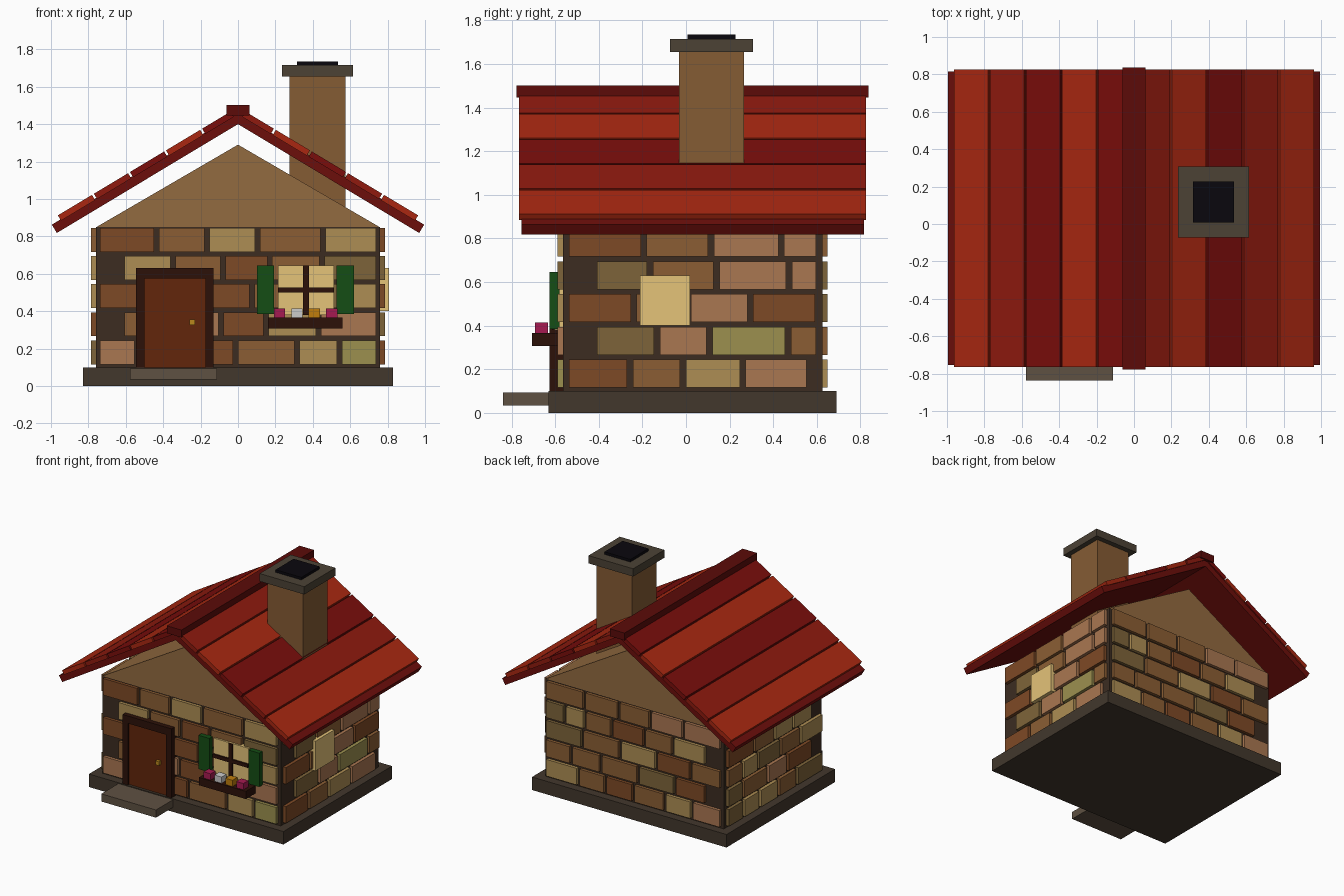
import bpy, bmesh, math, random

random.seed(4)
CY = 0.03                      # y centre of the house body
mats = {}


def mat(rgb):
    """Material from an 0-255 display colour."""
    if rgb not in mats:
        m = bpy.data.materials.new("paint_%d_%d_%d" % rgb)
        m.diffuse_color = [(c / 255) ** 2.2 for c in rgb] + [1]
        mats[rgb] = m
    return mats[rgb]


def prism(name, profile, y0, y1, rgb):
    """Extrude an xz profile from y0 to y1."""
    bm = bmesh.new()
    face = bm.faces.new([bm.verts.new((x, y0, z)) for x, z in profile])
    ext = bmesh.ops.extrude_face_region(bm, geom=[face])
    for v in ext["geom"]:
        if isinstance(v, bmesh.types.BMVert):
            v.co.y = y1
    bmesh.ops.recalc_face_normals(bm, faces=bm.faces)
    me = bpy.data.meshes.new(name)
    bm.to_mesh(me)
    bm.free()
    me.materials.append(mat(rgb))
    ob = bpy.data.objects.new(name, me)
    bpy.context.collection.objects.link(ob)
    return ob


def box(name, x0, x1, y0, y1, z0, z1, rgb):
    return prism(name, [(x0, z0), (x1, z0), (x1, z1), (x0, z1)], y0, y1, rgb)


# Colours
MORTAR, BASE, TAN, BRICK = (62, 48, 38), (68, 58, 48), (145, 106, 66), (132, 92, 55)
DARKWOOD, DOOR, GREEN, GLASS = (48, 24, 17), (98, 42, 19), (27, 78, 27), (228, 194, 120)
GOLD, PINK, WHITE, ORANGE = (185, 135, 35), (165, 32, 82), (200, 200, 200), (190, 125, 20)
STONES = [(125, 75, 42), (138, 94, 55), (168, 118, 82), (172, 140, 84), (155, 143, 80), (125, 100, 60)]
REDS = [(168, 44, 24), (142, 32, 22), (122, 21, 19)]

# Foundation, wall core, gable block and door step
box("foundation", -0.828, 0.828, CY - 0.66, CY + 0.66, 0, 0.10, BASE)
box("wall_core", -0.76, 0.76, CY - 0.595, CY + 0.595, 0.10, 0.85, MORTAR)
prism("gable", [(-0.76, 0.848), (0.76, 0.848), (0, 1.29)], CY - 0.595, CY + 0.595, TAN)
box("door_step", -0.577, -0.112, -0.838, -0.56, 0.035, 0.094, (95, 82, 68))

# Stone courses: joint positions per row (bottom to top) and colour indices
front = [
    ([-0.75, -0.54, -0.28, -0.013, 0.315, 0.543, 0.75], "210134"),
    ([-0.62, -0.35, -0.09, 0.15, 0.43, 0.75], "12032"),
    ([-0.75, -0.45, -0.2, 0.075, 0.34, 0.55, 0.75], "010153"),
    ([-0.62, -0.348, -0.08, 0.17, 0.45, 0.75], "31015"),
    ([-0.75, -0.436, -0.166, 0.104, 0.455, 0.75], "01313"),
]
right = [
    ([-0.55, -0.257, -0.014, 0.26, 0.565], "0132"),
    ([-0.42, -0.133, 0.108, 0.468, 0.61], "5241"),
    ([-0.55, -0.24, 0.01, 0.294, 0.605], "0120"),
    ([-0.42, -0.165, 0.14, 0.472, 0.61], "5122"),
    ([-0.55, -0.193, 0.115, 0.436, 0.61], "0122"),
]


def random_rows(lo, hi):
    rows = []
    for r in range(5):
        joints = [lo + 0.13 * (r % 2)]
        while hi - joints[-1] > 0.42:
            joints.append(joints[-1] + random.uniform(0.22, 0.34))
        if hi - joints[-1] > 0.34:
            joints.append((joints[-1] + hi) / 2)
        joints.append(hi)
        rows.append((joints, "".join(random.choice("011235") for _ in joints)))
    return rows


def lay(name, rows, along_x, d0, d1):
    for r, (joints, cols) in enumerate(rows):
        z = 0.18 + 0.15 * r
        for a, b, c in zip(joints, joints[1:], cols):
            a, b = a + 0.013, b - 0.013
            ext = (a, b, d0, d1) if along_x else (d0, d1, a, b)
            box(name, *ext, z - 0.064, z + 0.064, STONES[int(c)])


lay("front_stone", front, True, CY - 0.618, CY - 0.57)
lay("back_stone", random_rows(-0.75, 0.75), True, CY + 0.57, CY + 0.618)
lay("right_stone", right, False, 0.735, 0.785)
lay("left_stone", random_rows(-0.55, 0.61), False, -0.785, -0.735)

# Roof: a slab with five planks on each slope, plus the ridge cap
C, S = math.cos(math.radians(31)), math.sin(math.radians(31))


def slope(name, side, s0, s1, n0, n1, half, rgb):
    pts = [(side * (s * C + n * S), 1.40 - s * S + n * C)
           for s, n in ((s0, n0), (s1, n0), (s1, n1), (s0, n1))]
    prism(name, pts, CY - half, CY + half, rgb)


for side, cols in ((1, (1, 0, 2, 1, 0)), (-1, (2, 0, 2, 1, 0))):
    slope("roof_slab", side, -0.03, 1.13, 0, 0.052, 0.785, (108, 22, 19))
    for i, c in enumerate(cols):
        s = -0.042 + 0.225 * i
        slope("roof_plank", side, max(s + 0.006, 0), s + 0.219, 0.045, 0.078, 0.795, REDS[c])
box("ridge_cap", -0.062, 0.062, CY - 0.807, CY + 0.807, 1.445, 1.502, (92, 19, 17))

# Chimney with cap and flue
for name, h, z0, z1, rgb in (("chimney", 0.15, 0.90, 1.66, BRICK),
                             ("chimney_cap", 0.19, 1.655, 1.715, (77, 68, 56)),
                             ("chimney_flue", 0.11, 1.70, 1.735, (18, 16, 21))):
    box(name, 0.425 - h, 0.425 + h, 0.117 - h, 0.117 + h, z0, z1, rgb)

# Door with surround and knob
prism("door_frame", [(-0.545, 0.10), (-0.545, 0.632), (-0.13, 0.632), (-0.13, 0.10),
                     (-0.175, 0.10), (-0.175, 0.575), (-0.50, 0.575), (-0.50, 0.10)],
      -0.625, -0.56, DARKWOOD)
box("door", -0.50, -0.175, -0.61, -0.56, 0.10, 0.575, DOOR)
box("door_knob", -0.26, -0.23, -0.635, -0.605, 0.325, 0.355, GOLD)

# Front window with bars, shutters and flower box
box("front_window", 0.214, 0.513, -0.602, -0.56, 0.38, 0.645, GLASS)
box("window_bar_upright", 0.348, 0.38, -0.615, -0.57, 0.38, 0.645, DARKWOOD)
box("window_bar_cross", 0.214, 0.513, -0.615, -0.57, 0.50, 0.527, DARKWOOD)
for x in (0.101, 0.527):
    box("shutter", x, x + 0.092, -0.625, -0.58, 0.385, 0.645, GREEN)
box("flower_box", 0.16, 0.56, -0.705, -0.575, 0.307, 0.366, DARKWOOD)
for x, rgb in ((0.222, PINK), (0.315, WHITE), (0.408, ORANGE), (0.501, PINK)):
    box("flower", x - 0.03, x + 0.03, -0.693, -0.633, 0.355, 0.414, rgb)

# Side window
box("side_window", 0.75, 0.808, -0.21, 0.019, 0.40, 0.63, GLASS)
